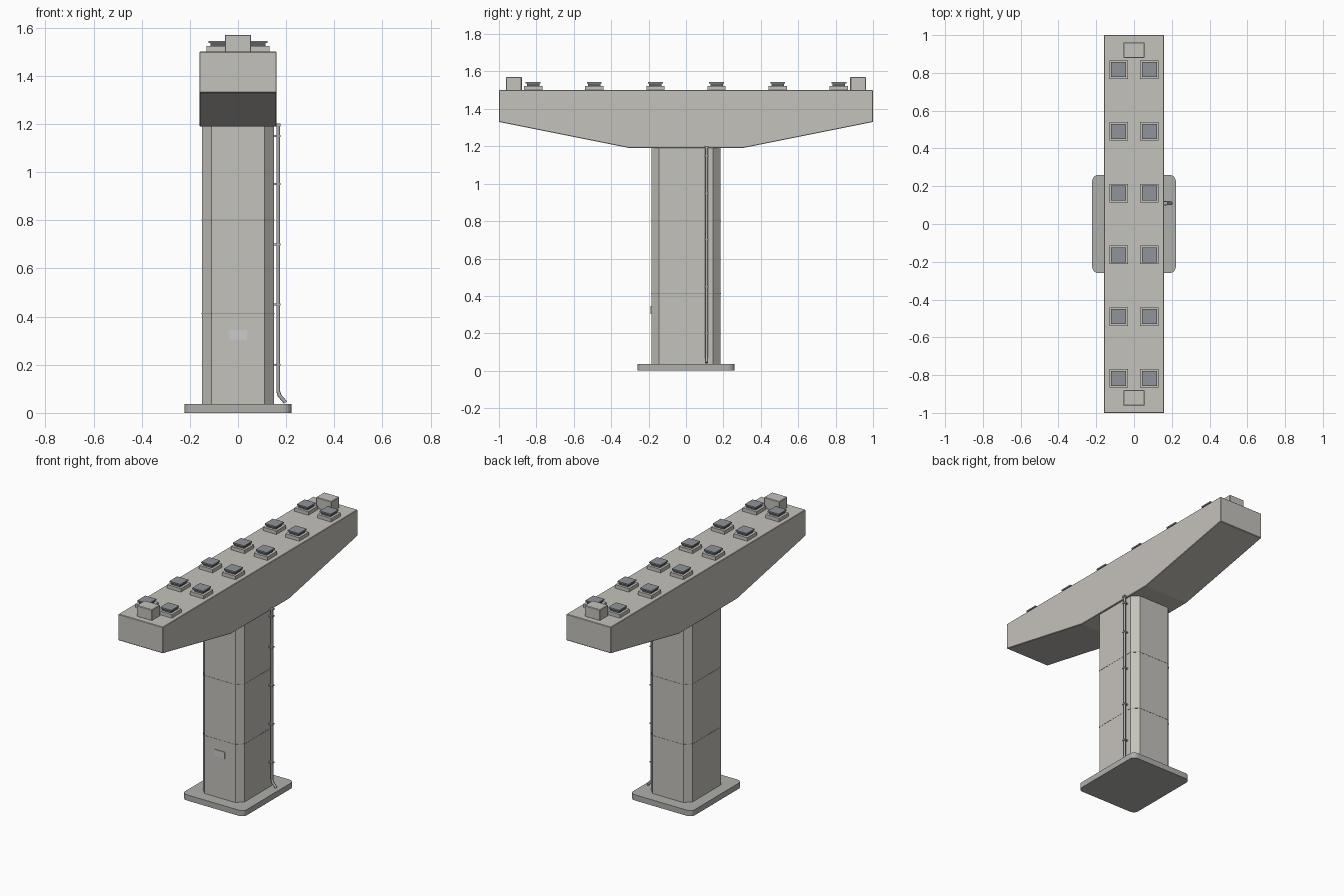
import bpy, bmesh
from mathutils import Vector

if "Cube" in bpy.data.objects:
    bpy.data.objects.remove(bpy.data.objects["Cube"])


def material(name, r, g, b):
    m = bpy.data.materials.new(name)
    m.diffuse_color = (r, g, b, 1)
    m.use_nodes = True
    m.node_tree.nodes["Principled BSDF"].inputs["Base Color"].default_value = m.diffuse_color
    return m


CONCRETE = material("concrete", 0.56, 0.54, 0.50)
FOOTING = material("dark_concrete", 0.43, 0.43, 0.41)
JOINT = material("joint", 0.36, 0.35, 0.33)
RUBBER = material("rubber", 0.11, 0.11, 0.12)
STEEL = material("steel", 0.28, 0.30, 0.33)
PIPE = material("pipe_grey", 0.42, 0.42, 0.44)
PLATE = material("plate_light", 0.80, 0.80, 0.78)


def finish(name, bm, mat):
    bmesh.ops.recalc_face_normals(bm, faces=bm.faces)
    me = bpy.data.meshes.new(name)
    bm.to_mesh(me)
    bm.free()
    ob = bpy.data.objects.new(name, me)
    bpy.context.collection.objects.link(ob)
    me.materials.append(mat)
    return ob


def prism(name, profile, direction, mat):
    """Extrude a closed 3D profile along a direction."""
    bm = bmesh.new()
    face = bm.faces.new([bm.verts.new(p) for p in profile])
    ext = bmesh.ops.extrude_face_region(bm, geom=[face], use_keep_orig=True)
    verts = [v for v in ext["geom"] if isinstance(v, bmesh.types.BMVert)]
    bmesh.ops.translate(bm, verts=verts, vec=Vector(direction))
    return finish(name, bm, mat)


def bevel(ob, width, segments=1):
    mod = ob.modifiers.new("bevel", 'BEVEL')
    mod.width, mod.segments = width, segments
    mod.limit_method, mod.angle_limit = 'ANGLE', 0.7


def box(name, x, y, z0, z1, hx, hy, mat):
    p = [(x - hx, y - hy, z0), (x + hx, y - hy, z0), (x + hx, y + hy, z0), (x - hx, y + hy, z0)]
    return prism(name, p, (0, 0, z1 - z0), mat)


def octagon(name, z0, z1, hx, hy, c, mat):
    q = [(hx, hy - c), (hx - c, hy), (c - hx, hy), (-hx, hy - c),
         (-hx, c - hy), (c - hx, -hy), (hx - c, -hy), (hx, c - hy)]
    return prism(name, [(x, y, z0) for x, y in q], (0, 0, z1 - z0), mat)


# Footing slab with rounded vertical corners
slab = box("footing_slab", 0, 0, 0, 0.037, 0.222, 0.26, FOOTING)
bm = bmesh.new()
bm.from_mesh(slab.data)
upright = [e for e in bm.edges if abs(e.verts[0].co.z - e.verts[1].co.z) > 0.01]
bmesh.ops.bevel(bm, geom=upright, offset=0.035, segments=5, profile=0.5, affect='EDGES')
bm.to_mesh(slab.data)
bm.free()

# Chamfered column with thin casting joints
octagon("column", 0.037, 1.195, 0.15, 0.185, 0.04, CONCRETE)
for z in (0.413, 0.802):
    octagon("column_joint", z - 0.002, z + 0.002, 0.151, 0.186, 0.04, JOINT)

# Hammerhead cap beam
half = [(0.30, 1.19), (1.0, 1.33), (1.0, 1.5)]
outline = half + [(-y, z) for y, z in reversed(half)]
cap = prism("cap_beam", [(-0.16, y, z) for y, z in outline], (0.32, 0, 0), CONCRETE)
bevel(cap, 0.003)

# End stop blocks
for s in (-1, 1):
    bevel(box("end_block", 0, s * 0.92, 1.498, 1.57, 0.055, 0.042, CONCRETE), 0.003)

# Bearings: concrete plinth, rubber pad, steel top plate
for x in (-0.082, 0.082):
    for i in range(6):
        y = (i - 2.5) * 0.327
        box("bearing_plinth", x, y, 1.498, 1.523, 0.049, 0.049, CONCRETE)
        box("bearing_pad", x, y, 1.522, 1.537, 0.033, 0.033, RUBBER)
        box("bearing_plate", x, y, 1.536, 1.545, 0.040, 0.040, STEEL)

# Drain pipe with kicked-out foot
cu = bpy.data.curves.new("drain_pipe", 'CURVE')
cu.dimensions = '3D'
cu.bevel_depth, cu.bevel_resolution, cu.use_fill_caps = 0.008, 2, True
path = [(0.167, 0.11, 1.20), (0.167, 0.11, 0.09), (0.172, 0.11, 0.073), (0.197, 0.11, 0.043)]
sp = cu.splines.new('POLY')
sp.points.add(len(path) - 1)
for pt, co in zip(sp.points, path):
    pt.co = (*co, 1)
cu.materials.append(PIPE)
bpy.context.collection.objects.link(bpy.data.objects.new("drain_pipe", cu))

# Pipe clamps and top collar
for z in (0.2, 0.45, 0.7, 0.95, 1.15):
    box("pipe_clamp", 0.162, 0.11, z - 0.004, z + 0.004, 0.014, 0.011, PIPE)
box("pipe_collar", 0.167, 0.11, 1.19, 1.202, 0.01, 0.01, PIPE)

# Inspection plate on the front face
box("inspection_plate", 0, -0.187, 0.303, 0.345, 0.037, 0.003, PLATE)
